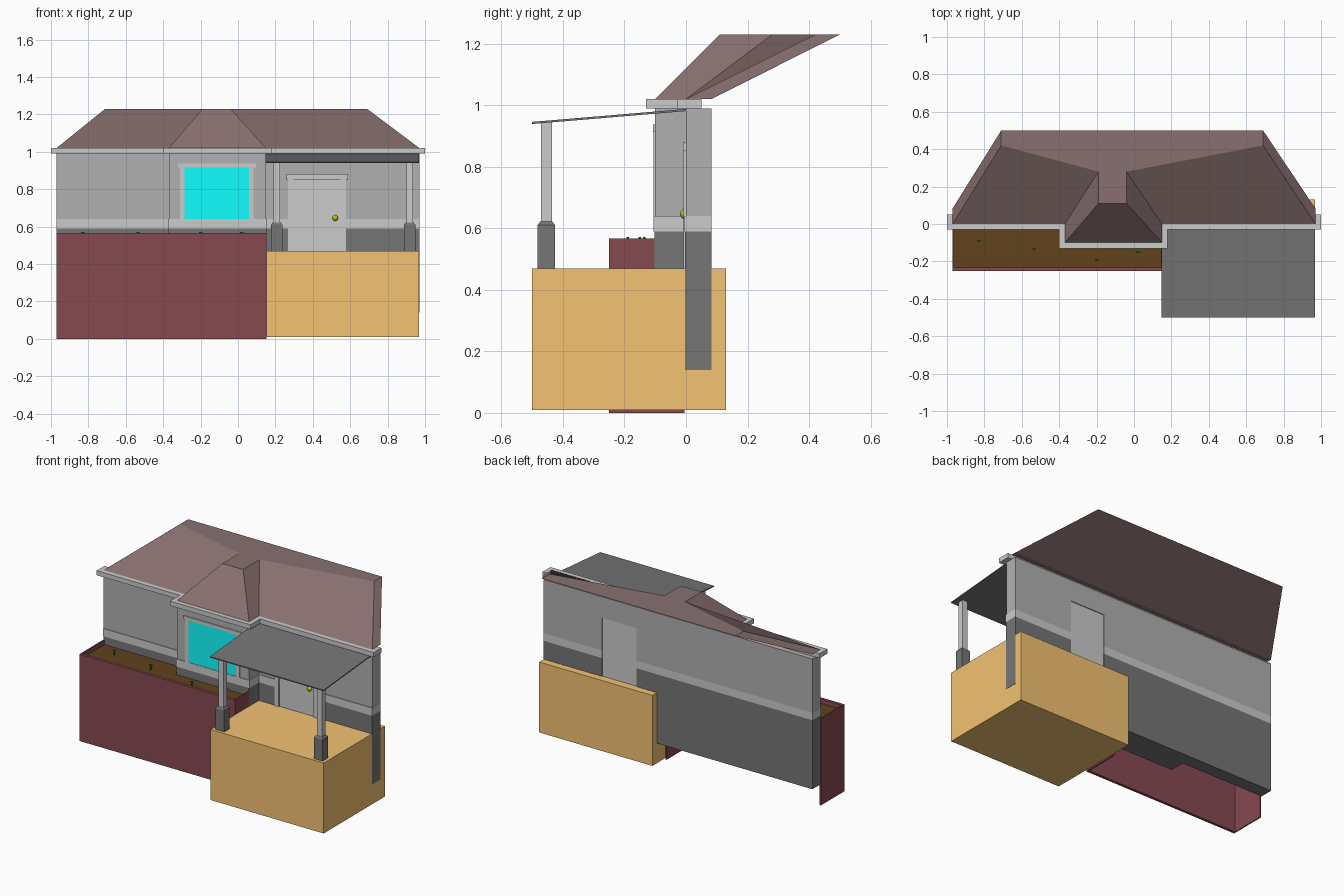
import bpy, bmesh
from mathutils import Vector

if "Cube" in bpy.data.objects:
    bpy.data.objects.remove(bpy.data.objects["Cube"])


def mat(name, *rgb):
    m = bpy.data.materials.new(name)
    m.diffuse_color = (*rgb, 1)
    m.use_nodes = True
    m.node_tree.nodes["Principled BSDF"].inputs["Base Color"].default_value = m.diffuse_color
    return m


stucco = mat("grey_wall", 0.44, 0.44, 0.44)
pale = mat("pale_trim", 0.57, 0.57, 0.57)
dark = mat("dark_grey", 0.18, 0.18, 0.18)
slate = mat("roof_brown", 0.25, 0.16, 0.16)
brick = mat("planter_red", 0.24, 0.068, 0.081)
tan = mat("porch_tan", 0.9, 0.54, 0.17)
earth = mat("soil_brown", 0.115, 0.055, 0.011)
cyan = mat("glass_cyan", 0.005, 1.0, 1.0)
gold = mat("brass", 0.55, 0.48, 0.003)
green = mat("sprout_green", 0.004, 0.17, 0.008)


def finish(bm, name, material):
    bmesh.ops.recalc_face_normals(bm, faces=bm.faces)
    me = bpy.data.meshes.new(name)
    bm.to_mesh(me)
    bm.free()
    ob = bpy.data.objects.new(name, me)
    bpy.context.collection.objects.link(ob)
    if material:
        me.materials.append(material)
    return ob


def loft(name, low, z0, high, z1, material):
    """Solid between two outlines with the same number of points."""
    bm = bmesh.new()
    a = [bm.verts.new((x, y, z0)) for x, y in low]
    b = [bm.verts.new((x, y, z1)) for x, y in high]
    bm.faces.new(a)
    bm.faces.new(b)
    for i in range(len(a)):
        j = (i + 1) % len(a)
        bm.faces.new((a[i], a[j], b[j], b[i]))
    return finish(bm, name, material)


def rect(x0, x1, y0, y1):
    return [(x0, y0), (x1, y0), (x1, y1), (x0, y1)]


def box(name, x0, x1, y0, y1, z0, z1, material):
    r = rect(x0, x1, y0, y1)
    return loft(name, r, z0, r, z1, material)


def footprint(o, back):
    """House outline with the front bay, grown outward by o."""
    return [(-0.97 - o, back), (-0.97 - o, -o), (-0.37 - o, -o), (-0.37 - o, -0.1 - o),
            (0.15 + o, -0.1 - o), (0.15 + o, -o), (0.97 + o, -o), (0.97 + o, back)]


# house walls in three bands, with a doorway cut through
cutter = box("doorway_cutter", 0.298, 0.547, -0.3, 0.3, 0.47, 0.852, None)
cutter.hide_render = True
cutter.display_type = 'WIRE'
for name, o, z0, z1, m in (("wall_base", 0.003, 0.14, 0.59, dark),
                           ("wall_band", 0.005, 0.59, 0.64, pale),
                           ("wall_upper", 0.0, 0.64, 0.99, stucco)):
    f = footprint(o, 0.083)
    if o:
        f = [(max(-0.971, min(0.971, x)), y) for x, y in f]
    wall = loft(name, f, z0, f, z1, m)
    cut = wall.modifiers.new("doorway", 'BOOLEAN')
    cut.object = cutter
    cut.operation = 'DIFFERENCE'
    cut.solver = 'EXACT'

# gutter and roof
g = footprint(0.03, 0.05)
loft("gutter", g, 0.99, g, 1.02, pale)
ridge = [(-0.71, 0.5), (-0.71, 0.42), (-0.19, 0.28), (-0.19, 0.11),
         (-0.04, 0.11), (-0.04, 0.28), (0.69, 0.42), (0.69, 0.5)]
loft("roof", footprint(0, 0.083), 1.02, ridge, 1.23, slate)

# bay window
box("window_glass", -0.285, 0.06, -0.102, -0.095, 0.64, 0.915, cyan)
for x in (-0.309, 0.06):
    box("window_side_trim", x, x + 0.024, -0.105, -0.095, 0.64, 0.915, pale)
box("window_header", -0.32, 0.095, -0.107, -0.095, 0.915, 0.937, pale)

# door with trim and knob
box("door", 0.298, 0.547, 0.0, 0.078, 0.47, 0.852, pale)
for x in (0.268, 0.547):
    box("door_side_trim", x, x + 0.03, -0.008, 0.01, 0.47, 0.86, pale)
box("door_header", 0.258, 0.587, -0.009, 0.01, 0.852, 0.88, pale)
bm = bmesh.new()
bmesh.ops.create_uvsphere(bm, u_segments=16, v_segments=10, radius=0.016)
bmesh.ops.translate(bm, verts=bm.verts, vec=Vector((0.52, -0.004, 0.646)))
for face in bm.faces:
    face.smooth = True
finish(bm, "door_knob", gold)

# porch floor, posts and sloping roof
box("porch_base", 0.152, 0.969, -0.5, 0.13, 0.01, 0.47, tan)
for x in (0.207, 0.918):
    y = -0.454
    base = rect(x - 0.031, x + 0.031, y - 0.028, y + 0.028)
    top = rect(x - 0.021, x + 0.021, y - 0.02, y + 0.02)
    box("post_base", x - 0.031, x + 0.031, y - 0.028, y + 0.028, 0.47, 0.61, dark)
    loft("post_cap", base, 0.61, top, 0.622, dark)
    box("post", x - 0.018, x + 0.018, y - 0.018, y + 0.018, 0.622, 0.945, pale)
canopy = box("porch_roof", 0.148, 0.969, -0.5, 0.0, 0.939, 0.946, dark)
for v in canopy.data.vertices:
    if v.co.y > -0.1:
        v.co.z += 0.042

# planter shell, open at the back and below, with soil and sprouts
box("planter_front", -0.97, 0.152, -0.25, -0.232, 0.0, 0.567, brick)
for x in (-0.97, 0.144):
    box("planter_end", x, x + 0.008, -0.234, -0.005, 0.0, 0.567, brick)
box("soil", -0.964, 0.146, -0.234, -0.002, 0.53, 0.537, earth)
for x, y in ((-0.83, -0.09), (-0.535, -0.135), (-0.2, -0.19), (0.02, -0.15)):
    box("sprout_stem", x - 0.003, x + 0.003, y - 0.003, y + 0.003, 0.535, 0.568, green)
    box("sprout_leaf", x - 0.009, x + 0.009, y - 0.004, y + 0.004, 0.565, 0.571, green)
